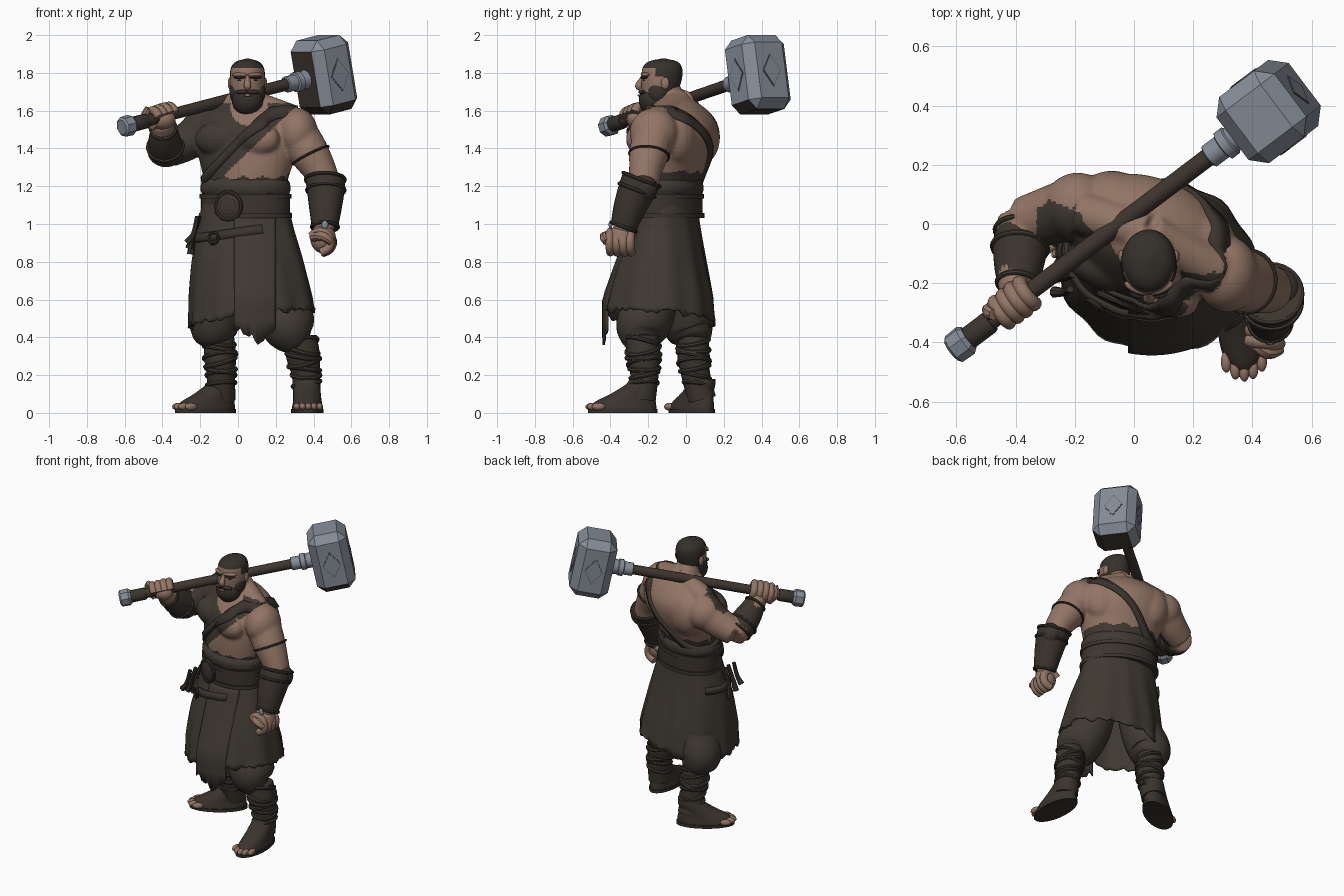
import bpy, bmesh, math, random
from mathutils import Vector, Matrix
from mathutils.bvhtree import BVHTree

if "Cube" in bpy.data.objects:
    bpy.data.objects.remove(bpy.data.objects["Cube"])
random.seed(4)
YAW = -0.4                                    # twist of the torso
FRONT = Vector((-0.39, -0.92, 0))
SIDE = Vector((0.92, -0.39, 0))

def colour(name, r, g, b):
    m = bpy.data.materials.new(name)
    m.diffuse_color = (r, g, b, 1)
    m.use_nodes = True
    m.node_tree.nodes["Principled BSDF"].inputs["Base Color"].default_value = m.diffuse_color
    return m
skin = colour("skin", .29, .178, .13)
cloth = colour("dark cloth", .050, .041, .031)
leather = colour("leather", .043, .034, .026)
hair = colour("hair", .036, .030, .024)
wood = colour("wood", .048, .036, .028)
steel = colour("steel", .235, .265, .31)
groove = colour("dark steel", .11, .125, .15)

def finish(name, bm, *mats):
    bmesh.ops.recalc_face_normals(bm, faces=bm.faces)
    me = bpy.data.meshes.new(name)
    bm.to_mesh(me)
    bm.free()
    ob = bpy.data.objects.new(name, me)
    bpy.context.collection.objects.link(ob)
    for m in mats:
        me.materials.append(m)
    return ob

def curve(rows, k):
    """Smooth rows of numbers with a Catmull-Rom spline."""
    out, n = [], len(rows)
    for i in range(n - 1):
        a, b, c, d = rows[max(i - 1, 0)], rows[i], rows[i + 1], rows[min(i + 2, n - 1)]
        for j in range(k):
            t = j / k
            out.append([.5 * (2 * q + (r - p) * t + (2 * p - 5 * q + 4 * r - s) * t * t
                        + (3 * q - p - 3 * r + s) * t ** 3) for p, q, r, s in zip(a, b, c, d)])
    return out + [list(rows[-1])]

def bridge(name, rings, m, cap=True, closed=True):
    bm = bmesh.new()
    vs = [[bm.verts.new(p) for p in r] for r in rings]
    n = len(rings[0])
    for a, b in zip(vs, vs[1:]):
        for i in range(n if closed else n - 1):
            bm.faces.new((a[i], a[(i + 1) % n], b[(i + 1) % n], b[i]))
    if cap:
        bm.faces.new(vs[0])
        bm.faces.new(vs[-1])
    return finish(name, bm, m)

def loft(name, rows, m, yaw=0, n=40, k=4, cap=True):
    """Stack of ellipses: rows of z, cx, cy, rx, ry."""
    R = Matrix.Rotation(yaw, 3, 'Z')
    rings = [[R @ Vector((rx * math.cos(i * math.tau / n), ry * math.sin(i * math.tau / n), 0))
              + Vector((cx, cy, z)) for i in range(n)] for z, cx, cy, rx, ry in curve(rows, k)]
    return bridge(name, rings, m, cap)

def limb(name, rows, m, n=18, k=4):
    """Round tube through rows of x, y, z, radius."""
    pts = curve(rows, k)
    P = [Vector(p[:3]) for p in pts]
    ref, rings = Vector((.31, .83, .46)), []
    for i, p in enumerate(P):
        t = (P[min(i + 1, len(P) - 1)] - P[max(i - 1, 0)]).normalized()
        ref = (ref - t * ref.dot(t)).normalized()
        w = t.cross(ref)
        rings.append([p + (ref * math.cos(a) + w * math.sin(a)) * pts[i][3]
                      for a in (j * math.tau / n for j in range(n))])
    return bridge(name, rings, m)

def ball(name, loc, rad, m, yaw=0):
    bm = bmesh.new()
    bmesh.ops.create_uvsphere(bm, u_segments=20, v_segments=12, radius=1, matrix=Matrix.Translation(loc)
                              @ Matrix.Rotation(yaw, 4, 'Z') @ Matrix.Diagonal((*rad, 1)))
    return finish(name, bm, m)

def ring(name, loc, axis, R, r, m):
    bpy.ops.mesh.primitive_torus_add(location=loc, major_radius=R, minor_radius=r, major_segments=32,
        minor_segments=8, rotation=Vector(axis).to_track_quat('Z', 'Y').to_euler())
    ob = bpy.context.object
    ob.name = name
    ob.data.materials.append(m)

def ribbon(name, target, c, z0, amp, w, a0, a1, m, limit):
    """Band laid on the surface of another part, tilted by amp."""
    bm = bmesh.new()
    bm.from_mesh(target.data)
    tree = BVHTree.FromBMesh(bm)
    bm.free()
    rings, n = [], 72
    for i in range(n + 1):
        a = a0 + (a1 - a0) * i / n
        d = (SIDE * math.cos(a) - FRONT * math.sin(a)).normalized()
        row = []
        for s in (-w, w):
            o = Vector((c[0], c[1], z0 + amp * math.cos(a) + s))
            dist = tree.ray_cast(o, d)[3] or limit
            row.append(o + d * (min(dist, limit) + .004))
        rings.append(row)
    ob = bridge(name, rings, m, False, False)
    mod = ob.modifiers.new("thick", 'SOLIDIFY')
    mod.thickness, mod.offset = .022, 0

# Upper body: muscles fused into one skin
parts = [loft("torso", [(1.08, .04, -.10, .215, .15), (1.2, .04, -.10, .225, .16), (1.3, .045, -.085, .25, .18),
              (1.4, .05, -.06, .28, .2), (1.5, .05, -.045, .285, .2), (1.58, .05, -.04, .24, .16),
              (1.64, .05, -.05, .14, .11), (1.67, .05, -.07, .07, .07)], skin, YAW),
    limb("neck", [(.05, -.06, 1.52, .1), (.05, -.08, 1.62, .088), (.05, -.11, 1.72, .078)], skin),
    limb("front_arm", [(.30, -.16, 1.5, .11), (.375, -.195, 1.38, .106), (.435, -.215, 1.28, .088),
         (.46, -.23, 1.2, .08), (.46, -.3, 1.08, .065), (.455, -.335, .96, .055)], skin),
    limb("raised_arm", [(-.18, .06, 1.5, .11), (-.28, .03, 1.43, .1), (-.38, .005, 1.38, .085)], skin),
    limb("raised_forearm", [(-.38, .02, 1.37, .08), (-.39, -.09, 1.42, .085), (-.4, -.24, 1.54, .055)], skin),
    ball("front_shoulder", (.315, -.17, 1.485), (.108, .13, .13), skin),
    ball("raised_shoulder", (-.19, .055, 1.49), (.12, .12, .115), skin)]
mid = Vector((.05, -.06, 0))
for s in (-1, 1):
    parts.append(ball("chest", mid + SIDE * s * .115 + FRONT * .14 + Vector((0, 0, 1.45)), (.125, .075, .09), skin, YAW))
    parts.append(ball("back", mid + SIDE * s * .15 - FRONT * .08 + Vector((0, 0, 1.46)), (.13, .105, .15), skin, YAW))
    e = mid + SIDE * s * .25
    parts.append(limb("trapezius", [(.05, -.03, 1.65, .07), (e.x, e.y, 1.56, .075)], skin))
bpy.ops.object.select_all(action='DESELECT')
for p in parts:
    p.select_set(True)
body = bpy.context.view_layer.objects.active = parts[0]
bpy.ops.object.join()
body.name = "upper_body"
mod = body.modifiers.new("fuse", 'REMESH')
mod.mode, mod.voxel_size = 'VOXEL', .009
bpy.ops.object.modifier_apply(modifier="fuse")
mod = body.modifiers.new("soften", 'SMOOTH')
mod.factor, mod.iterations = .5, 8
bpy.ops.object.modifier_apply(modifier="soften")
body.data.materials.clear()
for m in (skin, cloth):
    body.data.materials.append(m)
for f in body.data.polygons:                  # one-shouldered shirt
    c, facing = f.center, f.normal.dot(FRONT)
    shirt = facing > .1 and c.z > 1.33 + .96 * c.x and c.x > -.33 and (c - Vector((.06, c.y, 1.62))).length > .1
    low = c.x < .33 and c.z < 1.245 + .008 * math.sin(c.x * 60) + (.03 if facing < 0 else 0)
    f.material_index = int((shirt and c.z < 1.64) or low)

ribbon("shoulder_strap", body, (.05, -.06), 1.40, .2, .028, 0, math.tau, leather, .265)
ring("upper_arm_band", (.385, -.195, 1.365), (.45, -.1, -.9), .105, .007, leather)

# Head with cropped hair and beard
head = loft("head", [(1.62, .05, -.13, .05, .06), (1.66, .05, -.14, .08, .085), (1.72, .05, -.135, .09, .1),
            (1.78, .05, -.128, .093, .108), (1.83, .05, -.125, .086, .103), (1.86, .05, -.122, .06, .075),
            (1.875, .05, -.12, .01, .015)], skin, n=56, k=8)
head.data.materials.append(hair)
for f in head.data.polygons:
    c = f.center
    f.material_index = int(c.z > 1.822 or (c.y > -.16 and c.z > 1.78) or (c.y > -.12 and c.z > 1.70))
ball("beard", (.05, -.172, 1.655), (.083, .078, .08), hair)
limb("nose", [(.05, -.226, 1.782, .01), (.05, -.24, 1.755, .015), (.05, -.25, 1.73, .02), (.05, -.237, 1.715, .012)], skin, 12)
ball("lower_lip", (.05, -.249, 1.68), (.022, .008, .006), skin)
for s in (-1, 1):
    ball("jaw_beard", (.05 + s * .065, -.145, 1.70), (.03, .055, .06), hair)
    ball("moustache", (.05 + s * .03, -.232, 1.699), (.034, .02, .012), hair)
    ball("brow", (.05 + s * .04, -.216, 1.79), (.045, .018, .012), skin, s * .4)
    ball("eyebrow", (.05 + s * .042, -.222, 1.776), (.036, .016, .008), hair, s * .4)
    ball("eye", (.05 + s * .04, -.222, 1.76), (.013, .006, .005), hair, s * .35)
    ball("ear", (.05 + s * .092, -.11, 1.745), (.012, .022, .032), skin)

# Skirt with folds and torn hem
skirt = loft("skirt", [(1.12, .04, -.10, .23, .158), (1.0, .04, -.11, .252, .18), (.8, .053, -.13, .298, .235),
             (.55, .075, -.14, .338, .295)], cloth, -.2, 72, 6, False)
for v in skirt.data.vertices:
    a, t = math.atan2(v.co.y + .13, v.co.x - .06), (1.12 - v.co.z) / .57
    v.co += Vector((math.cos(a), math.sin(a), 0)) * .007 * t * math.sin(11 * a)
    if t > .95:
        v.co.z += random.uniform(-.022, .01) - .05 * max(0, math.sin(a)) - .08 * max(0, -math.cos(a))
ribbon("hip_strap", skirt, (.05, -.11), .95, .03, .022, math.pi * .95, math.pi * 1.75, leather, .4)
mod = skirt.modifiers.new("thick", 'SOLIDIFY')
mod.thickness = .012
rows = []                                     # ragged front flap
for j in range(13):
    t = j / 12
    rows.append([])
    for i in range(15):
        x = -.02 + .22 * i / 14
        z = 1.05 - t * (.61 + (random.uniform(-.02, .03) + .06 * math.exp(-((x - .11) / .04) ** 2) if j == 12 else 0))
        rows[-1].append((x, max(-.27 - (1.05 - z) * .36, -.43) - .014 + 1.2 * (x - .06) ** 2, z))
flap = bridge("front_flap", rows, cloth, False, False)
flap.modifiers.new("thick", 'SOLIDIFY').thickness = .012

# Waist belt, rolled shirt edge, buckle and hanging cords
roll = loft("shirt_roll", [(1.14, .04, -.10, .225, .16), (1.17, .04, -.10, .245, .178), (1.21, .04, -.10, .245, .18),
            (1.24, .04, -.10, .225, .16)], cloth, YAW, 60)
for v in roll.data.vertices:
    v.co.z += random.uniform(-.006, .006)
for z, h, r in ((1.095, .055, .245), (1.148, .012, .252), (1.045, .012, .255)):
    loft("belt", [(z - h, .04, -.10, r, r - .068), (z + h, .04, -.10, r, r - .068)], leather, YAW, k=1)
b = Vector((.04, -.10, 1.095)) + FRONT * .185 - SIDE * .02
for R in (.072, .045):
    ring("buckle_rim", b, FRONT, R, .011, leather)
ball("buckle", b, (.07, .014, .07), wood, YAW)
ring("strap_buckle", (-.13, -.275, .925), (-.6, -.8, .1), .03, .008, leather)
for i in range(3):
    limb("hanging_cord", [(-.2 - i * .008, -.12 - i * .05, 1.04, .012), (-.235, -.13 - i * .05, .95, .014),
         (-.25 - .01 * i, -.13 - i * .05, .84 + .03 * i, .02)], leather, 8)

# Baggy trousers, wrapped calves and sandals
LEGS = [([(-.04, -.07, .92, .11), (-.08, -.03, .62, .13), (-.12, .01, .47, .135), (-.11, .035, .4, .108), (-.1, .04, .37, .07)],
         [(-.1, .04, .4, .08), (-.095, .04, .3, .086), (-.09, .052, .2, .076), (-.088, .085, .07, .075)], (-.26, -.17)),
        ([(.15, -.14, .92, .11), (.2, -.17, .62, .13), (.265, -.225, .47, .145), (.305, -.235, .4, .115), (.33, -.23, .37, .07)],
         [(.33, -.23, .4, .086), (.345, -.225, .3, .09), (.36, -.22, .2, .075), (.365, -.235, .07, .075)], (.01, -.36))]
for thigh, calf, toe in LEGS:
    limb("trouser_leg", thigh, cloth, 28)
    limb("calf", calf, leather)
    for i, (x, y, z, r) in enumerate(curve(calf, 3)[1:8]):
        ring("calf_wrap", (x, y, z), (random.uniform(-.3, .3), random.uniform(-.3, .3), 1), r, .012, cloth)
    d = Vector((*toe, 0)).normalized()
    heel = Vector((calf[-1][0], calf[-1][1], 0))
    yaw = math.atan2(d.y, d.x)
    rows = []
    for z, shift, rx, ry in ((0, .1, .175, .078), (.025, .1, .178, .082), (.06, .085, .16, .076),
                             (.1, .05, .115, .072), (.15, .005, .08, .07), (.18, -.005, .07, .066)):
        p = heel + d * shift
        rows.append((z, p.x, p.y, rx, ry))
    loft("sandal", rows, leather, yaw)
    q = heel + d * .1
    loft("sole", [(0, q.x, q.y, .185, .086), (.02, q.x, q.y, .185, .086)], hair, yaw, k=1)
    w = Vector((-d.y, d.x, 0))
    for i in range(5):
        t = heel + d * (.262 - .008 * (i - 2) ** 2) + w * (i - 2) * .03
        ball("toe", (t.x, t.y, .033), (.036, .018, .02), skin, yaw)

# War hammer across the shoulders
P0, H = Vector((-.585, -.405, 1.52)), Vector((.455, .38, 1.79))
D = (H - P0).normalized()
UP = (Vector((0, 0, 1)) - D * D.z).normalized()
S = UP.cross(D)
def rod(name, rows, m, n=16):
    """Turned part on the hammer shaft: rows of distance, radius."""
    return limb(name, [(*(P0 + D * t), r) for t, r in rows], m, n, 1)
rod("shaft", [(0, .03), (1.25, .032)], wood)
rod("shaft_grip", [(.02, .036), (.03, .04), (.12, .04), (.13, .036)], leather)
rod("pommel", [(-.04, .042), (-.03, .054), (.02, .056), (.035, .045)], steel, 8)
rod("collar", [(1.07, .036), (1.075, .043), (1.13, .043), (1.135, .054), (1.165, .054), (1.17, .047), (1.23, .055)], steel)
frame = Matrix((D, S, UP)).transposed()
bm = bmesh.new()
bmesh.ops.create_cube(bm, size=1, matrix=Matrix.Diagonal((.25, .28, .40, 1)))
bmesh.ops.bevel(bm, geom=bm.edges[:], offset=.05, segments=1, affect='EDGES', profile=.5)
bm.normal_update()
for f in bm.faces:
    n = f.normal
    f.material_index = int(n.x < -.9 or n.z < -.9 or (n.z < -.5 and n.x < .3 and n.y < .3))
bmesh.ops.transform(bm, matrix=Matrix.Translation(H) @ frame.to_4x4(), verts=bm.verts)
finish("hammer_head", bm, steel, wood)
for n, w, off in ((D, S, .125), (S, D, .14), (-S, D, .14)):
    for size, lift, m in ((1, .002, groove), (.9, .004, steel)):
        c = H + n * off
        pts = [w * .06 * size, UP * .09 * size, -w * .06 * size, -UP * .09 * size]
        bridge("head_diamond", [[c + p - n * .002 for p in pts], [c + p + n * lift for p in pts]], m)

# Fists, fingers curled round an axis
def fist(c, row, out, palm, rad, R):
    row = row.normalized()
    out = (out - row * out.dot(row)).normalized()
    w = row.cross(out)
    for i in range(4):
        o = c + row * (i - 1.5) * .036
        limb("finger", [(*(o + (out * math.cos(a) + w * math.sin(a)) * R), .027 - .002 * abs(i - 1))
             for a in (-.9, -.1, .7, 1.6, 2.5, 3.2)], skin, 12, 3)
    limb("thumb", [(*(c + row * .05 - out * .05), .027), (*(c + row * .085 + w * .035), .026),
         (*(c + row * .07 + out * .05 + w * .035), .02)], skin, 10, 3)
    ball("palm", palm, rad, skin)
fist(P0 + D * .235, -D, Vector((-.2, -.6, .7)), (-.4, -.26, 1.555), (.07, .055, .055), .046)
fist(Vector((.44, -.345, .905)), Vector((-.1, -1, 0)), Vector((.7, 0, -.5)), (.45, -.34, .925), (.068, .068, .08), .055)

# Forearm bracers with rims
def bracer(rows):
    limb("bracer", rows, leather, 24)
    pts = [Vector(r[:3]) for r in rows]
    for i in (0, 1, len(rows) - 1):
        ring("bracer_rim", pts[i], pts[-1] - pts[0], rows[i][3], .01, cloth)
bracer([(.462, -.235, 1.235, .104), (.465, -.26, 1.18, .1), (.463, -.3, 1.08, .086), (.46, -.33, .985, .07)])
bracer([(-.38, -.025, 1.385, .088), (-.385, -.08, 1.41, .092), (-.39, -.15, 1.46, .082), (-.395, -.2, 1.505, .066)])
ball("elbow_guard", (.5, -.225, 1.19), (.068, .075, .075), leather)
ball("wrist_stud", (.46, -.4, .995), (.018, .01, .022), steel)

# Smooth shading with crisp edges
bpy.ops.object.select_all(action='SELECT')
bpy.context.view_layer.objects.active = body
bpy.ops.object.shade_smooth_by_angle(angle=math.radians(35))
